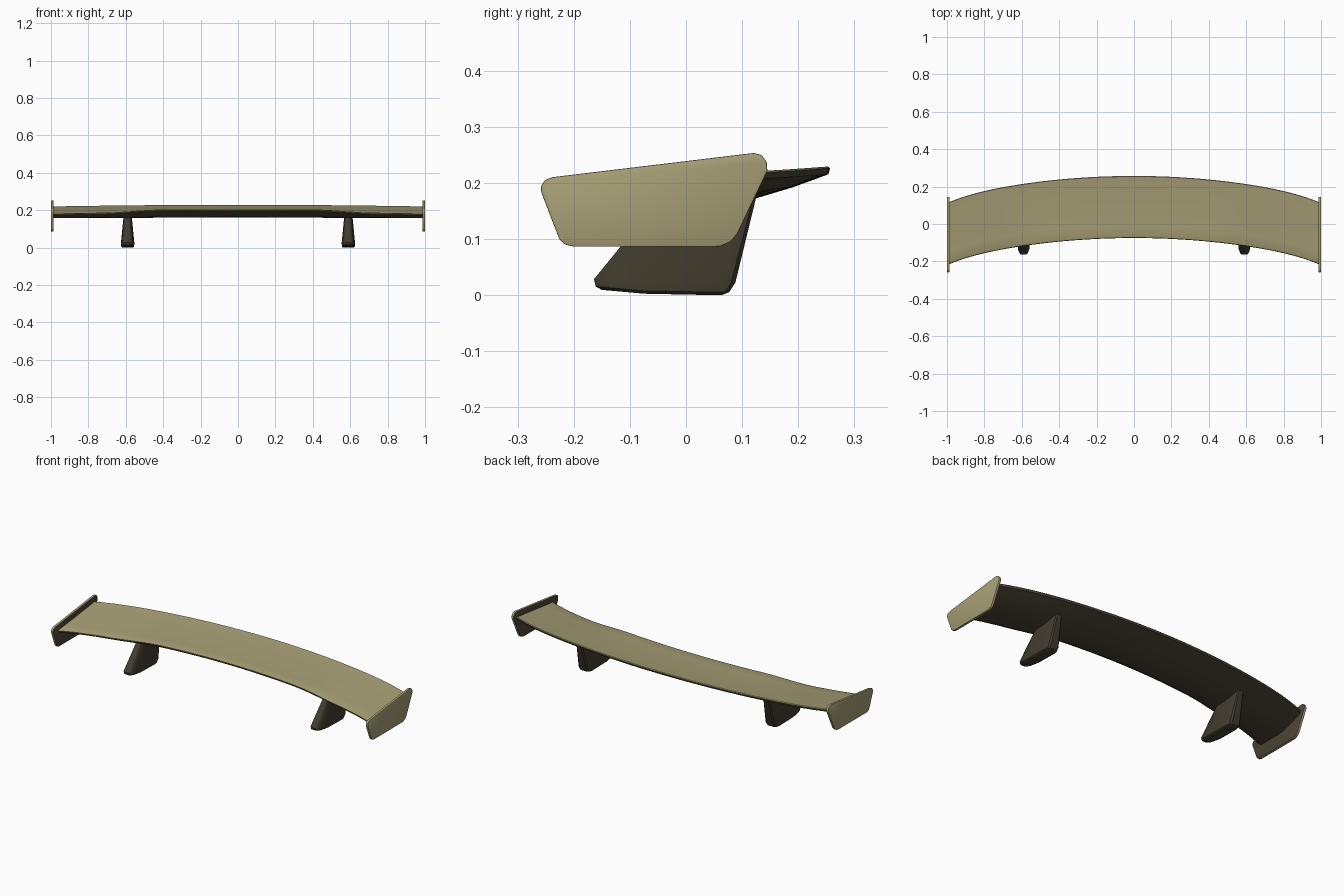
import bpy
import bmesh

if "Cube" in bpy.data.objects:
    bpy.data.objects.remove(bpy.data.objects["Cube"], do_unlink=True)


def material(name, r, g, b):
    mat = bpy.data.materials.new(name)
    mat.use_nodes = True
    mat.diffuse_color = (r, g, b, 1)
    bsdf = mat.node_tree.nodes["Principled BSDF"]
    bsdf.inputs["Base Color"].default_value = (r, g, b, 1)
    bsdf.inputs["Roughness"].default_value = 0.6
    return mat


khaki = material("khaki", 0.385, 0.345, 0.18)
dark_olive = material("dark_olive", 0.075, 0.061, 0.037)
dark_brown = material("dark_brown", 0.056, 0.046, 0.028)


def loft(rings, name, materials, is_dark=None, bevel=0):
    """Skin a row of equal closed rings, cap both ends, paint faces by a rule."""
    bm = bmesh.new()
    rows = [[bm.verts.new(p) for p in ring] for ring in rings]
    for a, b in zip(rows, rows[1:]):
        for i in range(len(a)):
            j = (i + 1) % len(a)
            bm.faces.new((a[i], a[j], b[j], b[i]))
    bm.faces.new(rows[0])
    bm.faces.new(rows[-1])
    bmesh.ops.recalc_face_normals(bm, faces=bm.faces)
    if bevel:
        bmesh.ops.bevel(bm, geom=bm.edges[:], offset=bevel, segments=2,
                        profile=0.5, affect='EDGES', clamp_overlap=True)
    bm.normal_update()
    if is_dark:
        for face in bm.faces:
            face.material_index = int(is_dark(face.normal))
    mesh = bpy.data.meshes.new(name)
    bm.to_mesh(mesh)
    bm.free()
    for mat in materials:
        mesh.materials.append(mat)
    ob = bpy.data.objects.new(name, mesh)
    bpy.context.collection.objects.link(ob)
    bpy.ops.object.select_all(action='DESELECT')
    ob.select_set(True)
    bpy.context.view_layer.objects.active = ob
    bpy.ops.object.shade_smooth_by_angle(angle=0.6)


# Wing: inverted aerofoil section (chord fraction, height), swept back at the tips
SECTION = [(0.006, 0.202), (0.03, 0.205), (0.2, 0.206), (0.4, 0.21),
           (0.65, 0.217), (0.85, 0.223), (0.99, 0.229), (1, 0.226), (0.99, 0.215),
           (0.8, 0.192), (0.6, 0.172), (0.45, 0.164), (0.33, 0.162),
           (0.2, 0.167), (0.09, 0.178), (0.02, 0.191), (0, 0.197)]
CHORD = 0.332


def wing_ring(x):
    a = abs(x)
    sweep = 0.12 * a ** 2 + 0.025 * a ** 8
    s = min(1, max(0, (a - 0.42) / 0.3))
    dip = s * s * (3 - 2 * s)
    ring = []
    for t, z in SECTION:
        # gentle droop towards the tips, plus a step down of the leading edge
        drop = 0.009 * a * a + 0.014 * dip * (1 - t) ** 2
        ring.append((x, -0.075 + CHORD * t - sweep, max(z - drop, 0.158)))
    return ring


STEPS = 56
loft([wing_ring(0.99 * (2 * i / STEPS - 1)) for i in range(STEPS + 1)], "wing",
     (khaki, dark_olive), lambda n: n.z < 0.6)

# End plate outline (y, z)
PLATE = [(-0.258, 0.183), (-0.258, 0.195), (-0.251, 0.205), (-0.238, 0.21),
         (0.12, 0.253), (0.134, 0.25), (0.144, 0.237), (0.145, 0.221),
         (0.092, 0.11), (0.08, 0.095), (0.062, 0.087), (0.05, 0.086),
         (-0.2, 0.086), (-0.216, 0.09), (-0.226, 0.1)]

# Strut levels (front, back, half width, height, nose lift) and rounded plan shape
LEVELS = [(-0.15, 0.064, 0.027, 0, 0.01), (-0.161, 0.077, 0.034, 0.005, 0.01),
          (-0.164, 0.088, 0.036, 0.022, 0.006), (-0.035, 0.128, 0.02, 0.186, 0)]
PLAN = [(0, 0.35), (0.03, 0.62), (0.12, 0.85), (0.35, 1),
        (0.88, 1), (0.97, 0.85), (1, 0.6)]
PLAN += [(t, -w) for t, w in reversed(PLAN)]


def strut_ring(centre, front, back, half, z, lift):
    ring = []
    for t, w in PLAN:
        y = front + (back - front) * t
        ring.append((centre + half * w, y, z + lift * max(0, -0.05 - y) / 0.11))
    return ring


# One end plate and one strut per side
for side, label in ((1, "left"), (-1, "right")):
    loft([[(side * x, y, z) for y, z in PLATE] for x in (0.986, 1)],
         label + "_end_plate", (khaki, dark_olive),
         lambda n: n.x * side < -0.9, bevel=0.002)
    loft([strut_ring(side * 0.59, *level) for level in LEVELS],
         label + "_strut", (dark_brown,))
